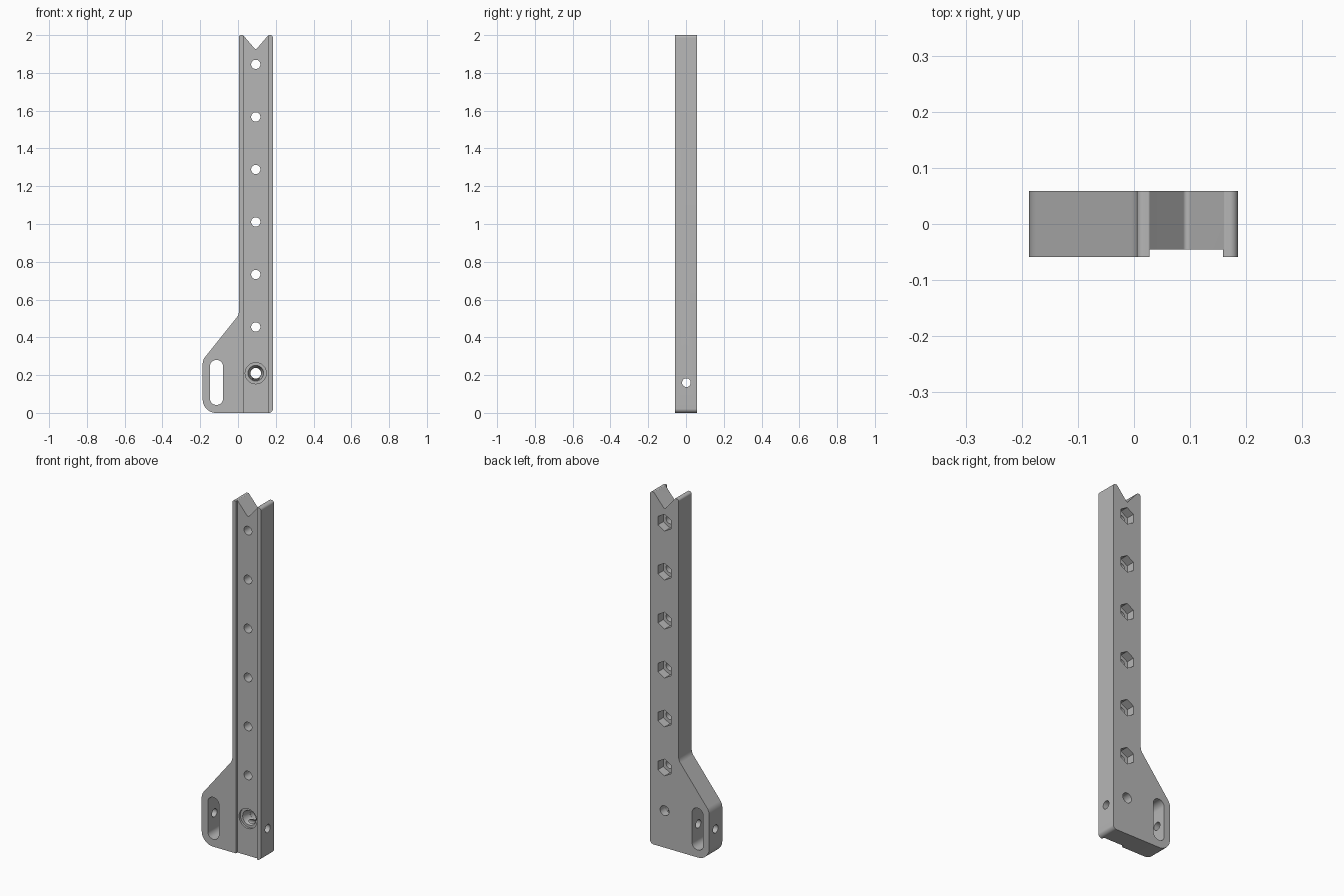
import bpy, bmesh, math
from mathutils import Vector, Matrix

cube = bpy.data.objects.get("Cube")
if cube:
    bpy.data.objects.remove(cube, do_unlink=True)

HALF = 0.0585        # half the thickness of the plate
FLOOR = -0.045       # front groove floor
HOLE_X = 0.094       # centre line of the bar

grey = bpy.data.materials.new("grey plastic")
grey.use_nodes = True
colour = (0.47, 0.47, 0.47, 1)
grey.diffuse_color = colour
grey.node_tree.nodes["Principled BSDF"].inputs["Base Color"].default_value = colour


def add_object(name, bm):
    bmesh.ops.recalc_face_normals(bm, faces=bm.faces)
    mesh = bpy.data.meshes.new(name)
    bm.to_mesh(mesh)
    bm.free()
    mesh.materials.append(grey)
    obj = bpy.data.objects.new(name, mesh)
    bpy.context.collection.objects.link(obj)
    return obj


def rounded(corners, steps=8):
    """Outline from (x, z, radius) corners, each filleted with an arc."""
    out = []
    for i, (x, z, r) in enumerate(corners):
        p = Vector((x, z))
        if r == 0:
            out.append(p)
            continue
        a = (Vector(corners[i - 1][:2]) - p).normalized()
        b = (Vector(corners[(i + 1) % len(corners)][:2]) - p).normalized()
        half = a.angle(b) / 2
        centre = p + (a + b).normalized() * r / math.sin(half)
        start = p + a * r / math.tan(half) - centre
        end = p + b * r / math.tan(half) - centre
        for k in range(steps + 1):
            t = k / steps
            out.append(centre + (start * (1 - t) + end * t).normalized() * r)
    return out


def prism(name, outline, y0, y1):
    bm = bmesh.new()
    face = bm.faces.new([bm.verts.new((p[0], y0, p[1])) for p in outline])
    moved = bmesh.ops.extrude_face_region(bm, geom=[face])["geom"]
    bmesh.ops.translate(bm, vec=(0, y1 - y0, 0),
                        verts=[v for v in moved if isinstance(v, bmesh.types.BMVert)])
    return add_object(name, bm)


def bore(name, x, z, y0, y1, r0, r1=None, sides=32):
    """Cutter running front to back, tapering from r0 to r1."""
    bm = bmesh.new()
    spin = Matrix.Translation((x, (y0 + y1) / 2, z)) @ Matrix.Rotation(-math.pi / 2, 4, "X")
    bmesh.ops.create_cone(bm, cap_ends=True, segments=sides, radius1=r0,
                          radius2=r0 if r1 is None else r1, depth=y1 - y0, matrix=spin)
    return add_object(name, bm)


# Plate outline: slim bar with a notched top and a wide foot
bracket = prism("bracket", rounded([
    (-0.187, 0, 0.07), (0.185, 0, 0.022), (0.185, 2, 0.014), (0.161, 2, 0.004),
    (HOLE_X, 1.922, 0.008), (0.027, 2, 0.004), (0.005, 2, 0.012),
    (0.005, 0.52, 0.05), (-0.187, 0.28, 0.06)]), -HALF, HALF)

# Front groove along the bar
cutters = [prism("groove_cutter", [(0.028, -1), (0.159, -1), (0.159, 3), (0.028, 3)],
                 -0.2, FLOOR)]

# Slot in the foot
cutters.append(prism("slot_cutter", rounded([
    (-0.149, 0.042, 0.0345), (-0.079, 0.042, 0.0345),
    (-0.079, 0.28, 0.0345), (-0.149, 0.28, 0.0345)]), -0.2, 0.2))

# Bolt holes with hexagonal nut pockets at the back
for i in range(6):
    z = 0.455 + 0.278 * i
    cutters.append(bore("bolt_hole_cutter", HOLE_X, z, -0.2, 0.2, 0.0245))
    cutters.append(bore("nut_pocket_cutter", HOLE_X, z, 0.01, 0.2, 0.048, sides=6))

# Stepped and tapered pivot hole
cutters.append(bore("pivot_step_cutter", HOLE_X, 0.21, -0.2, -0.033, 0.056))
cutters.append(bore("pivot_taper_cutter", HOLE_X, 0.21, -0.05, 0.015, 0.046, 0.029))
cutters.append(bore("pivot_hole_cutter", HOLE_X, 0.21, -0.2, 0.2, 0.028))

# Cross hole from side to side
bm = bmesh.new()
bmesh.ops.create_cone(bm, cap_ends=True, segments=28, radius1=0.023, radius2=0.023, depth=1,
                      matrix=Matrix.Translation((0, 0.002, 0.16)) @ Matrix.Rotation(math.pi / 2, 4, "Y"))
cutters.append(add_object("cross_hole_cutter", bm))

# Cut everything, bake the result and drop the cutters
for cutter in cutters:
    cutter.hide_render = True
    mod = bracket.modifiers.new(cutter.name, "BOOLEAN")
    mod.operation = "DIFFERENCE"
    mod.solver = "EXACT"
    mod.object = cutter
bpy.context.view_layer.update()
baked = bpy.data.meshes.new_from_object(bracket.evaluated_get(bpy.context.evaluated_depsgraph_get()))
bracket.modifiers.clear()
bracket.data = baked
baked.materials.clear()
baked.materials.append(grey)
for cutter in cutters:
    bpy.data.objects.remove(cutter, do_unlink=True)

bpy.ops.object.select_all(action="DESELECT")
bracket.select_set(True)
bpy.context.view_layer.objects.active = bracket
bpy.ops.object.shade_smooth_by_angle(angle=math.radians(30))
